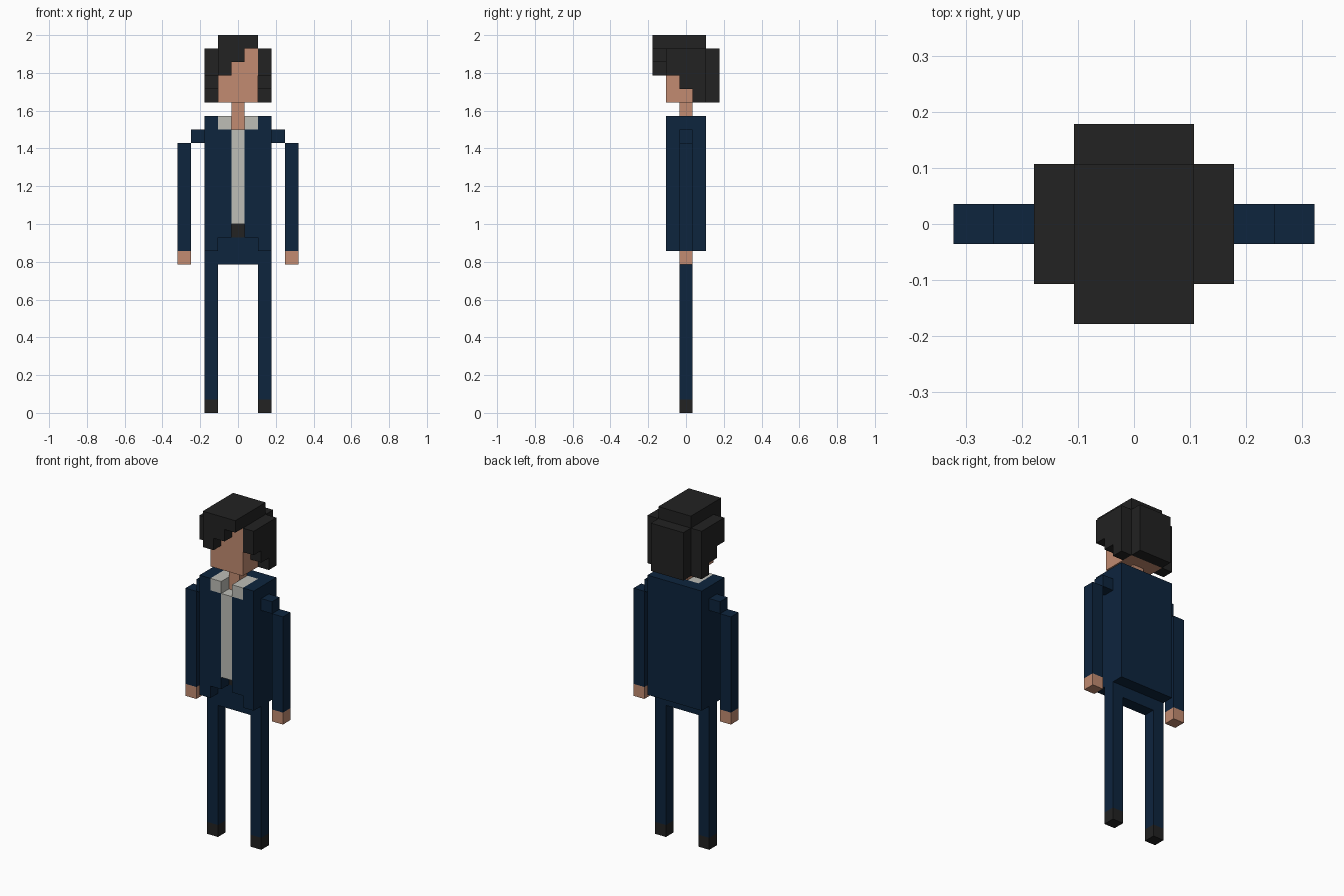
import bpy
import bmesh

cube = bpy.data.objects.get("Cube")
if cube:
    bpy.data.objects.remove(cube, do_unlink=True)

U = 1 / 14  # one block; the figure is 28 blocks tall


def material(name, rgb):
    mat = bpy.data.materials.new(name)
    mat.use_nodes = True
    colour = (*rgb, 1)
    mat.diffuse_color = colour
    bsdf = next(n for n in mat.node_tree.nodes if n.type == 'BSDF_PRINCIPLED')
    bsdf.inputs["Base Color"].default_value = colour
    return mat


NAVY = material("navy", (0.004, 0.018, 0.048))
BLACK = material("soft black", (0.016, 0.016, 0.016))
SKIN = material("skin", (0.54, 0.26, 0.165))
SHIRT = material("off white", (0.51, 0.51, 0.47))


def prism(name, outline, axis, start, end, mat, mirror=False):
    """Extrude an outline along x (outline in y, z) or y (outline in x, z)."""
    bm = bmesh.new()

    def place(p, d):
        return (d * U, p[0] * U, p[1] * U) if axis == 'x' else (p[0] * U, d * U, p[1] * U)

    face = bm.faces.new([bm.verts.new(place(p, start)) for p in outline])
    ext = bmesh.ops.extrude_face_region(bm, geom=[face])
    verts = [g for g in ext["geom"] if isinstance(g, bmesh.types.BMVert)]
    step = (end - start) * U
    bmesh.ops.translate(bm, verts=verts, vec=(step, 0, 0) if axis == 'x' else (0, step, 0))
    bmesh.ops.recalc_face_normals(bm, faces=bm.faces)
    mesh = bpy.data.meshes.new(name)
    bm.to_mesh(mesh)
    bm.free()
    mesh.materials.append(mat)
    obj = bpy.data.objects.new(name, mesh)
    bpy.context.collection.objects.link(obj)
    if mirror:
        mod = obj.modifiers.new("Mirror", 'MIRROR')
        mod.use_axis[0] = True
        mod.use_mirror_merge = False
    return obj


def box(name, x, y, z, mat, mirror=False):
    outline = [(x[0], z[0]), (x[1], z[0]), (x[1], z[1]), (x[0], z[1])]
    return prism(name, outline, 'y', y[0], y[1], mat, mirror)


MID = (-.5, .5)

# Legs and trousers
box("shoes", (1.5, 2.5), MID, (0, 1), BLACK, True)
box("trouser_legs", (1.5, 2.5), MID, (1, 11), NAVY, True)
prism("trouser_hips", [(-2.5, 11), (2.5, 11), (2.5, 12), (1.5, 12), (1.5, 13),
                       (-1.5, 13), (-1.5, 12), (-2.5, 12)], 'y', -.5, .5, NAVY)
box("belt", MID, MID, (13, 14), BLACK)

# Open jacket over shirt and collar
prism("jacket_front", [(2.5, 12), (2.5, 22), (1.5, 22), (1.5, 21), (.5, 21),
                       (.5, 13), (1.5, 13), (1.5, 12)], 'y', -1.5, .5, NAVY, True)
box("jacket_back", (-2.5, 2.5), (.5, 1.5), (12, 22), NAVY)
box("shirt", MID, (-1.5, .5), (14, 21), SHIRT)
box("collar", (.5, 1.5), (-1.5, .5), (21, 22), SHIRT, True)

# Arms
box("shoulders", (2.5, 3.5), MID, (20, 21), NAVY, True)
box("sleeves", (3.5, 4.5), MID, (12, 20), NAVY, True)
box("hands", (3.5, 4.5), MID, (11, 12), SKIN, True)

# Head
box("neck", MID, MID, (21, 23), SKIN)
box("head", (-1.5, 1.5), (-1.5, 1.5), (23, 27), SKIN)

# Hair: crown, swept fringe, stepped sides and back
box("hair_crown", (-1.5, 1.5), (-2.5, 1.5), (27, 28), BLACK)
prism("hair_fringe", [(-1.5, 25), (-.5, 25), (-.5, 26), (.5, 26), (.5, 27), (-1.5, 27)],
      'y', -2.5, -1.5, BLACK)
prism("hair_sides", [(-1.5, 25), (-.5, 25), (-.5, 24), (.5, 24), (.5, 23), (1.5, 23),
                     (1.5, 27), (-1.5, 27)], 'x', 1.5, 2.5, BLACK, True)
box("hair_back", (-1.5, 1.5), (1.5, 2.5), (23, 27), BLACK)
